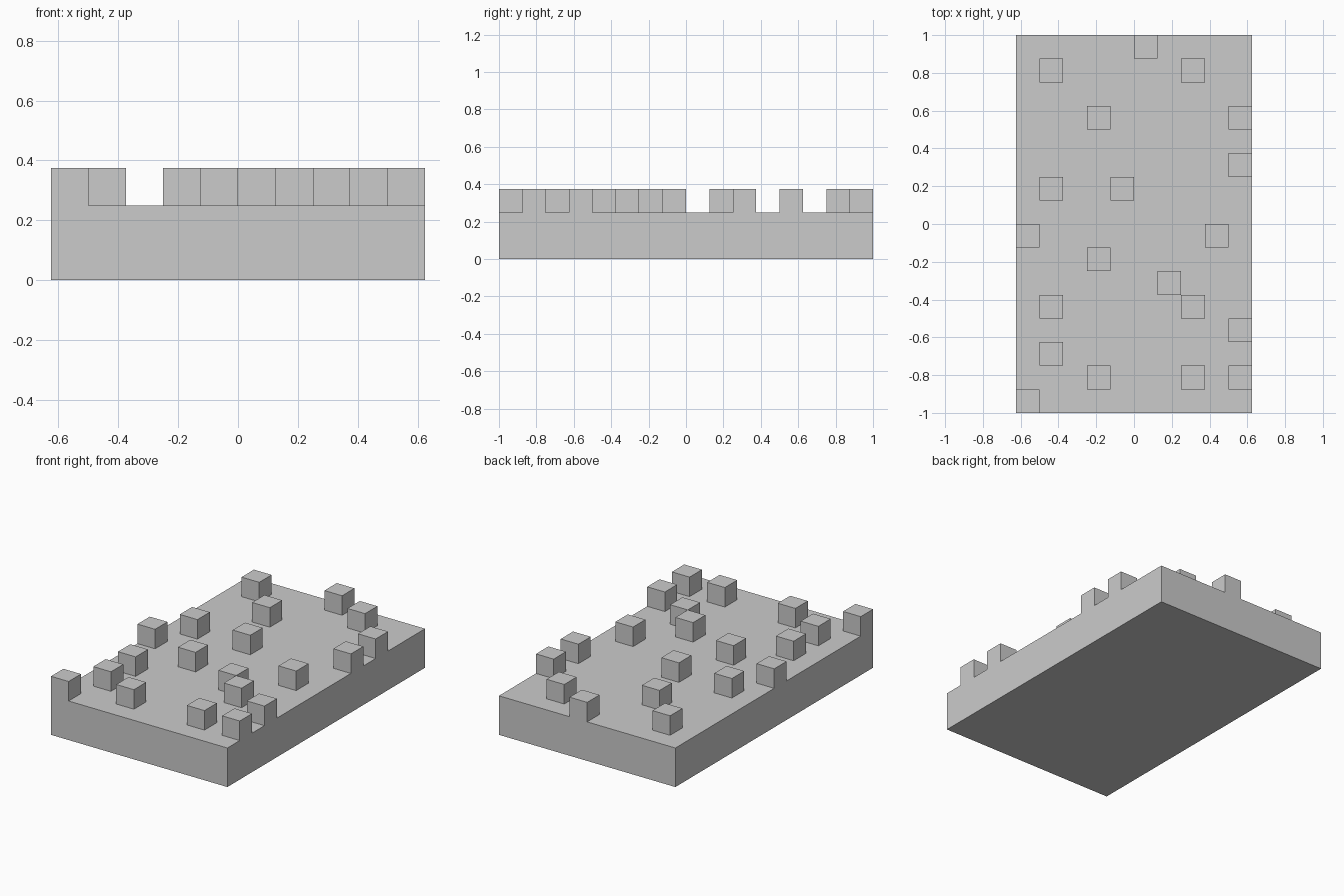
import bpy
import bmesh
from math import floor
from mathutils import Matrix, Vector

if "Cube" in bpy.data.objects:
    bpy.data.objects.remove(bpy.data.objects["Cube"])

CELL = 0.125           # stud size and grid pitch
COLS, ROWS = 10, 16
BASE_H = 0.25

# Stud columns in each grid row, counted from the front left corner
STUDS = {0: [0], 1: [3, 7, 9], 2: [1], 3: [9], 4: [1, 7], 5: [6], 6: [3],
         7: [0, 8], 9: [1, 4], 10: [9], 12: [3, 9], 14: [1, 7], 15: [5]}

bm = bmesh.new()

# Top of the slab, split into stud-sized cells
bmesh.ops.create_grid(
    bm, x_segments=COLS, y_segments=ROWS, size=1,
    matrix=Matrix.Translation((0, 0, BASE_H))
    @ Matrix.Diagonal((COLS * CELL / 2, ROWS * CELL / 2, 1, 1)))


def has_stud(face):
    c = face.calc_center_median()
    col = floor(c.x / CELL + COLS / 2)
    row = floor(c.y / CELL + ROWS / 2)
    return col in STUDS.get(row, [])


stud_faces = [f for f in bm.faces if has_stud(f)]

# Slab walls and a single bottom face
rim = [e for e in bm.edges if e.is_boundary]
walls = bmesh.ops.extrude_edge_only(bm, edges=rim)["geom"]
low_verts = [g for g in walls if isinstance(g, bmesh.types.BMVert)]
low_edges = [g for g in walls if isinstance(g, bmesh.types.BMEdge)]
bmesh.ops.translate(bm, verts=low_verts, vec=(0, 0, -BASE_H))
bmesh.ops.contextual_create(bm, geom=low_edges)
bmesh.ops.recalc_face_normals(bm, faces=bm.faces[:])

# Studs raised one by one from the slab
raised = bmesh.ops.extrude_discrete_faces(bm, faces=stud_faces)["faces"]
for f in raised:
    bmesh.ops.translate(bm, verts=f.verts[:], vec=Vector((0, 0, CELL)))

mesh = bpy.data.meshes.new("studded_slab")
bm.to_mesh(mesh)
bm.free()
bpy.context.collection.objects.link(bpy.data.objects.new("studded_slab", mesh))
